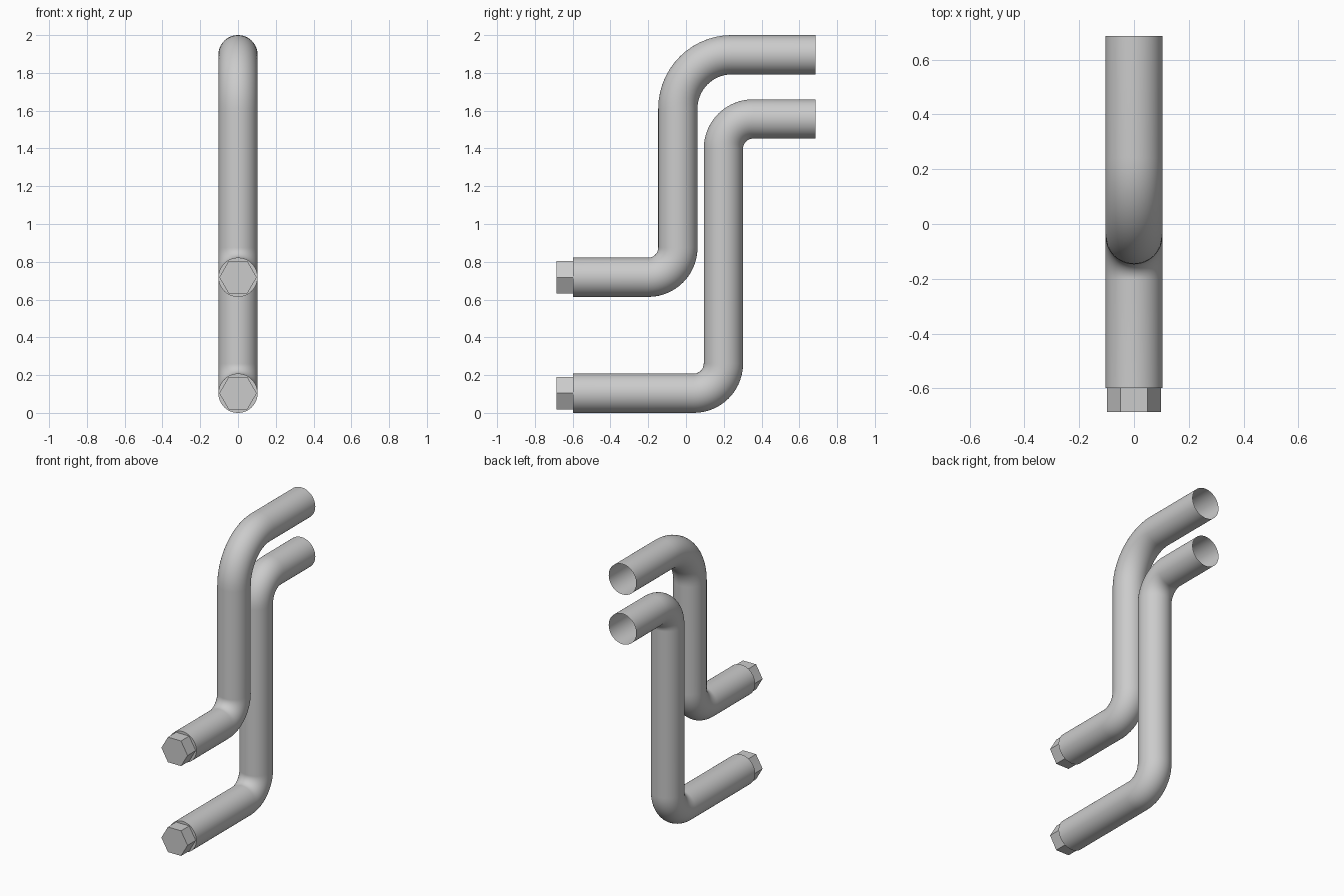
import bpy, bmesh
from math import sin, cos, pi, radians
from mathutils import Matrix

if "Cube" in bpy.data.objects:
    bpy.data.objects.remove(bpy.data.objects["Cube"])

R = 0.104          # pipe radius
FRONT, BACK = -0.598, 0.686
SIDES, STEPS = 48, 14


def finish(bm, name, angle):
    bmesh.ops.recalc_face_normals(bm, faces=bm.faces)
    me = bpy.data.meshes.new(name)
    bm.to_mesh(me)
    bm.free()
    ob = bpy.data.objects.new(name, me)
    bpy.context.collection.objects.link(ob)
    bpy.ops.object.select_all(action='DESELECT')
    ob.select_set(True)
    bpy.context.view_layer.objects.active = ob
    bpy.ops.object.shade_smooth_by_angle(angle=radians(angle))
    return ob


def pipe(name, z_low, y_mid, z_high, r_low, r_high):
    # centre line as (y, z, direction angle): forward, bend up, bend forward
    path = [(FRONT, z_low, 0)]
    for i in range(STEPS + 1):
        a = pi / 2 * i / STEPS
        path.append((y_mid - r_low + r_low * sin(a), z_low + r_low - r_low * cos(a), a))
    for i in range(STEPS + 1):
        a = pi / 2 * (1 - i / STEPS)
        path.append((y_mid + r_high - r_high * sin(a), z_high - r_high + r_high * cos(a), a))
    path.append((BACK, z_high, 0))
    # sweep a circle along the centre line
    bm = bmesh.new()
    rings = []
    for y, z, a in path:
        ring = []
        for k in range(SIDES):
            t = 2 * pi * k / SIDES
            n = R * sin(t)
            ring.append(bm.verts.new((R * cos(t), y - n * sin(a), z + n * cos(a))))
        rings.append(ring)
    for p, q in zip(rings, rings[1:]):
        for k in range(SIDES):
            j = (k + 1) % SIDES
            bm.faces.new((p[k], p[j], q[j], q[k]))
    bm.faces.new(rings[0])   # closed front, open back
    return finish(bm, name, 35)


def hex_nut(name, z):
    # six-sided plug with corners pointing sideways
    bm = bmesh.new()
    y0, y1 = -0.686, FRONT + 0.003
    bmesh.ops.create_cone(
        bm, cap_ends=True, segments=6, radius1=0.099, radius2=0.099, depth=y1 - y0,
        matrix=Matrix.Translation((0, (y0 + y1) / 2, z)) @ Matrix.Rotation(pi / 2, 4, 'X')
        @ Matrix.Rotation(pi / 2, 4, 'Z'))
    return finish(bm, name, 20)


# upper and lower pipes with their end plugs
for label, z_low, y_mid, z_high, r_low, r_high in (
        ("upper", 0.718, -0.043, 2 - R, 0.157, 0.285),
        ("lower", R, 0.198, 1.556, 0.157, 0.157)):
    pipe(label + "_pipe", z_low, y_mid, z_high, r_low, r_high)
    hex_nut(label + "_hex_plug", z_low)
